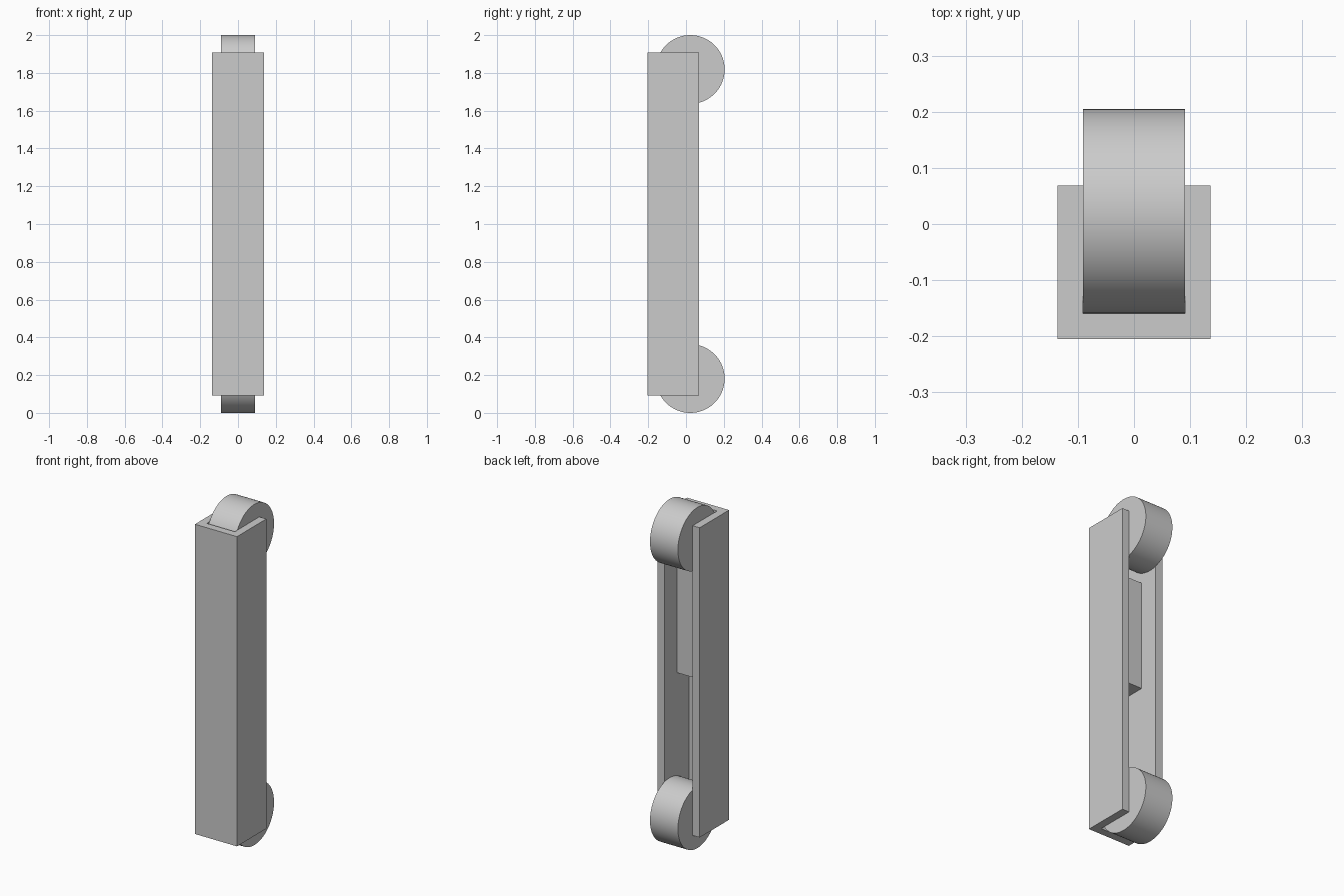
import bpy
import math

U = 1 / 22  # one wall thickness

cube = bpy.data.objects.get("Cube")
if cube:
    bpy.data.objects.remove(cube, do_unlink=True)

grey = bpy.data.materials.new("plain_grey")
grey.use_nodes = True
colour = (0.6, 0.6, 0.6, 1)
grey.diffuse_color = colour
grey.node_tree.nodes["Principled BSDF"].inputs["Base Color"].default_value = colour


def prism(name, outline, z0, z1):
    """Extrude an outline in the ground plane from z0 to z1."""
    n = len(outline)
    verts = [(x * U, y * U, z * U) for z in (z0, z1) for x, y in outline]
    faces = [tuple(reversed(range(n))), tuple(range(n, 2 * n))]
    faces += [(i, (i + 1) % n, (i + 1) % n + n, i + n) for i in range(n)]
    mesh = bpy.data.meshes.new(name)
    mesh.from_pydata(verts, [], faces)
    mesh.materials.append(grey)
    obj = bpy.data.objects.new(name, mesh)
    bpy.context.collection.objects.link(obj)
    return obj


def wheel(name, z):
    """Smooth roller with its axle along x."""
    bpy.ops.mesh.primitive_cylinder_add(
        vertices=96, radius=4 * U, depth=3.99 * U,
        location=(0, 0.5 * U, z * U), rotation=(0, math.pi / 2, 0))
    obj = bpy.context.object
    obj.name = name
    obj.data.materials.append(grey)
    bpy.ops.object.shade_smooth_by_angle(angle=math.radians(30))


# U-shaped channel, open at the back and at both ends
half = [(3, -4.5), (3, 1.5), (2, 1.5), (2, -3.5)]
prism("channel", half + [(-x, y) for x, y in reversed(half)], 2, 42)

# Block fixed inside the channel
prism("inner_block", [(-2, -3.5), (2, -3.5), (2, -1), (-2, -1)], 21, 35)

# Rollers at both ends
wheel("lower_wheel", 4)
wheel("upper_wheel", 40)
